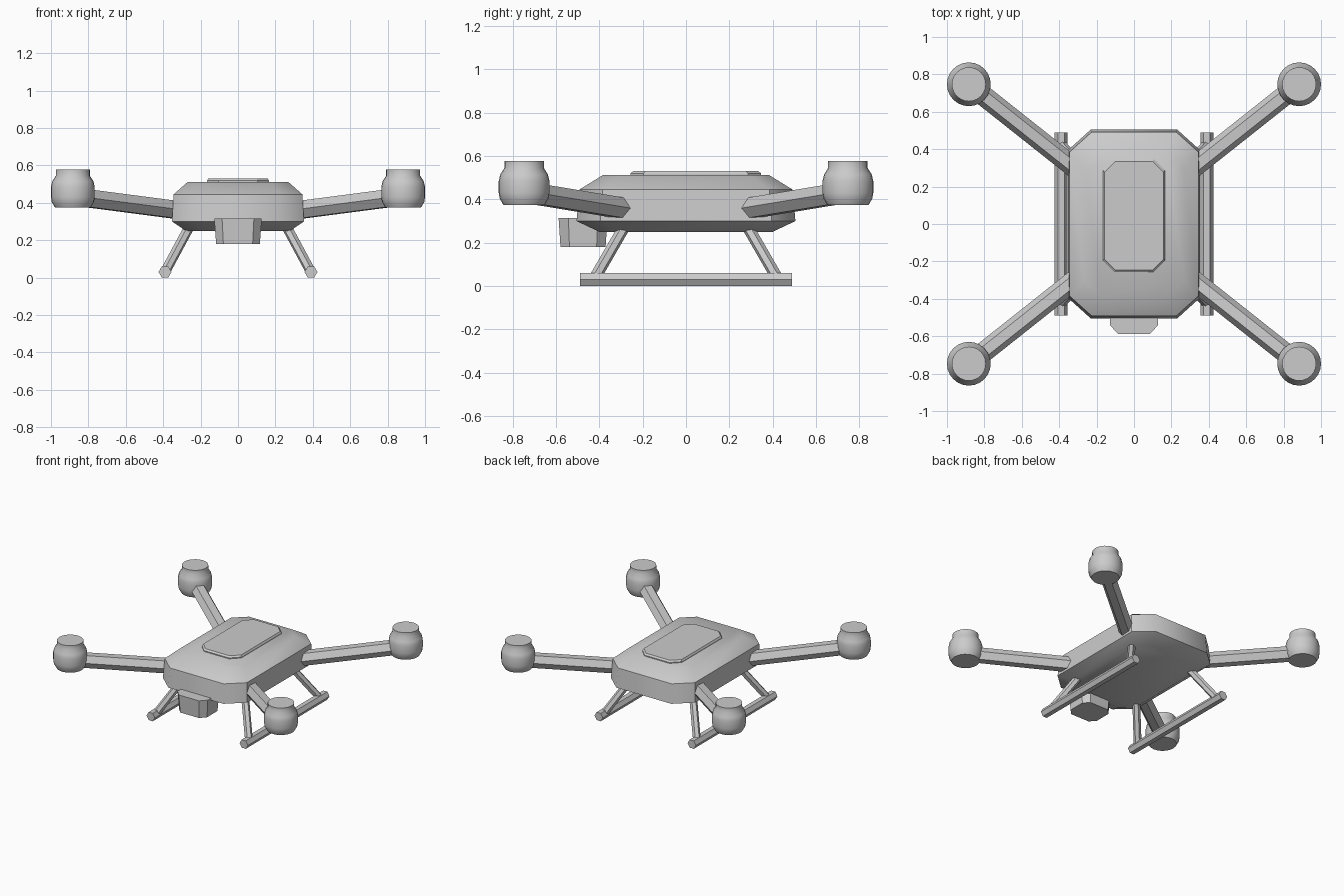
import bpy, bmesh, math
from mathutils import Vector

cube = bpy.data.objects.get("Cube")
if cube:
    bpy.data.objects.remove(cube, do_unlink=True)

grey = bpy.data.materials.new("plain_grey")
grey.use_nodes = True
COLOUR = (0.6, 0.6, 0.6, 1)
grey.diffuse_color = COLOUR
grey.node_tree.nodes["Principled BSDF"].inputs["Base Color"].default_value = COLOUR


def loft(name, rings, angle=None):
    """Join matching rings of points into a closed, capped solid."""
    bm = bmesh.new()
    loops = [[bm.verts.new(p) for p in ring] for ring in rings]
    n = len(loops[0])
    for a, b in zip(loops, loops[1:]):
        for i in range(n):
            j = (i + 1) % n
            bm.faces.new((a[i], a[j], b[j], b[i]))
    bm.faces.new(loops[0][::-1])
    bm.faces.new(loops[-1])
    bmesh.ops.recalc_face_normals(bm, faces=bm.faces)
    mesh = bpy.data.meshes.new(name)
    bm.to_mesh(mesh)
    bm.free()
    mesh.materials.append(grey)
    obj = bpy.data.objects.new(name, mesh)
    bpy.context.collection.objects.link(obj)
    if angle:
        bpy.ops.object.select_all(action='DESELECT')
        obj.select_set(True)
        bpy.context.view_layer.objects.active = obj
        bpy.ops.object.shade_smooth_by_angle(angle=math.radians(angle))
    return obj


def octagon(hx, hy, cx, cy, z, scale=1, y0=0):
    """Rectangle with cut corners, scaled about its centre."""
    pts = [(hx, hy - cy), (hx - cx, hy), (cx - hx, hy), (-hx, hy - cy),
           (-hx, cy - hy), (cx - hx, -hy), (hx - cx, -hy), (hx, cy - hy)]
    return [(x * scale, y * scale + y0, z) for x, y in pts]


def hex_bar(name, start, end, radius):
    """Hexagonal bar with a flat top between two points."""
    start, end = Vector(start), Vector(end)
    along = (end - start).normalized()
    side = along.cross(Vector((0, 0, 1))).normalized()
    up = side.cross(along)
    turns = [math.radians(60 * i) for i in range(6)]
    return loft(name, [[p + radius * (side * math.cos(t) + up * math.sin(t))
                        for t in turns] for p in (start, end)])


def turned(name, x, y, profile, sides=24):
    """Round part from a radius and height profile."""
    turns = [2 * math.pi * i / sides for i in range(sides)]
    return loft(name, [[(x + r * math.cos(t), y + r * math.sin(t), z)
                        for t in turns] for r, z in profile], 40)


# Main hull: stacked cut-corner outlines
HULL = [(0.25, 0.79), (0.30, 1.0), (0.445, 0.975), (0.512, 0.76)]
loft("body", [octagon(0.353, 0.505, 0.122, 0.11, z, s) for z, s in HULL], 44)

# Raised lid
loft("top_panel", [octagon(0.165, 0.302, 0.06, 0.06, z, s, 0.045)
                   for z, s in ((0.50, 1), (0.519, 1), (0.53, 0.96))])

# Camera pod under the nose
loft("camera", [octagon(0.127, 0.113, 0.042, 0.045, z, s, -0.475)
                for z, s in ((0.18, 0.92), (0.315, 1))])

MOTOR = [(0.096, 0.375), (0.113, 0.405), (0.117, 0.43), (0.117, 0.485),
         (0.110, 0.515), (0.091, 0.545), (0.091, 0.577)]

for side, sx in (("left", 1), ("right", -1)):
    # Landing skid
    hex_bar(side + "_skid", (sx * 0.39, -0.488, 0.03), (sx * 0.39, 0.488, 0.03), 0.0346)
    for end, sy in (("front", -1), ("back", 1)):
        tag = end + "_" + side
        # Arm, motor and landing leg at each corner
        hex_bar(tag + "_arm", (sx * 0.2, sy * 0.207, 0.345),
                (sx * 0.86, sy * 0.73, 0.431), 0.054)
        turned(tag + "_motor", sx * 0.883, sy * 0.747, MOTOR)
        hex_bar(tag + "_leg", (sx * 0.25, sy * 0.275, 0.29),
                (sx * 0.39, sy * 0.425, 0.03), 0.027)
